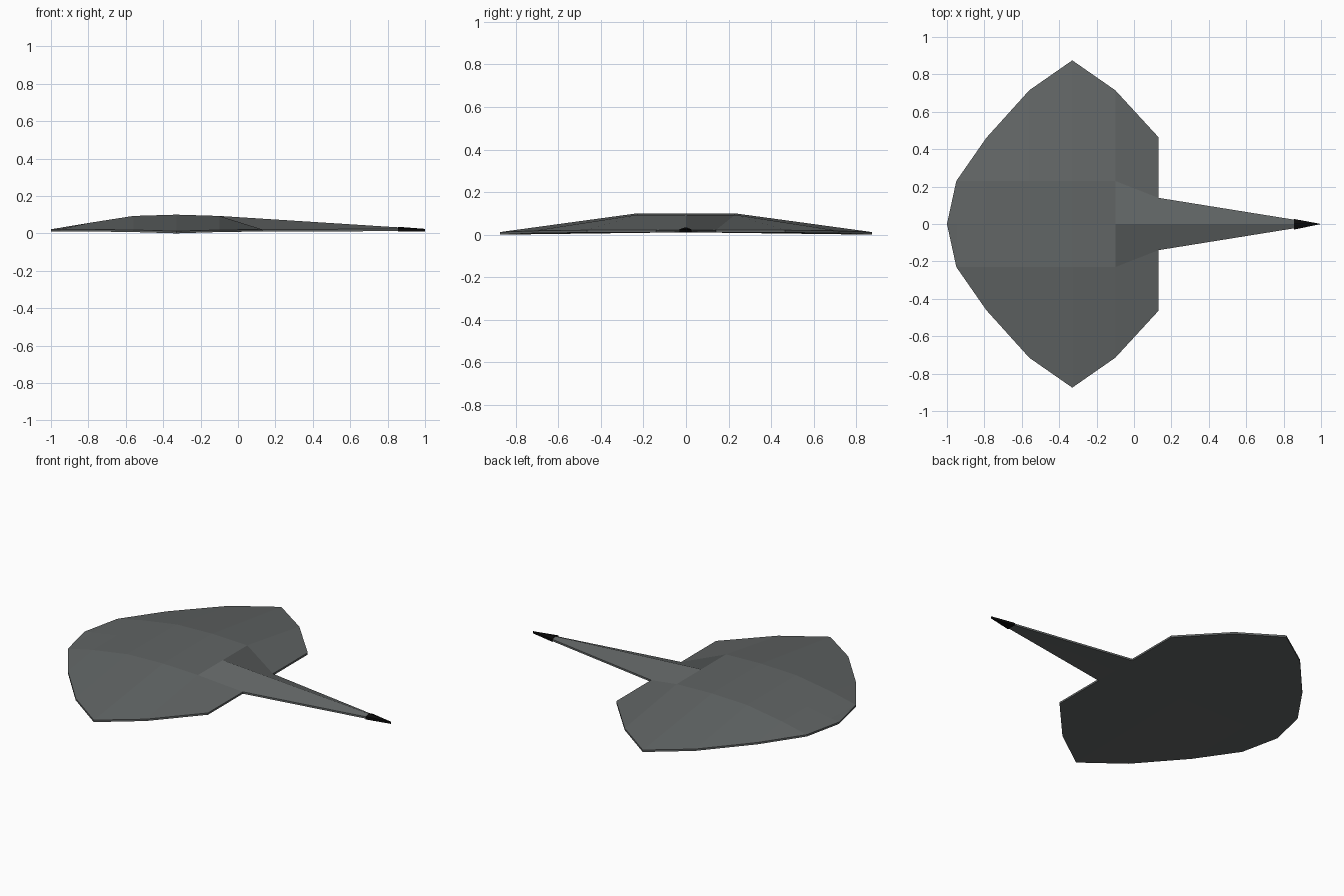
import bpy, bmesh

if "Cube" in bpy.data.objects:
    bpy.data.objects.remove(bpy.data.objects["Cube"])

def material(name, rgb):
    m = bpy.data.materials.new(name)
    m.diffuse_color = (*rgb, 1)
    m.use_nodes = True
    m.node_tree.nodes["Principled BSDF"].inputs["Base Color"].default_value = m.diffuse_color
    return m

slate = material("slate grey", (0.12, 0.13, 0.13))
black = material("black", (0.003, 0.003, 0.003))

def build(name, faces, mat):
    bm = bmesh.new()
    for f in faces:
        bm.faces.new([bm.verts.new(p) for p in f])
    bmesh.ops.remove_doubles(bm, verts=bm.verts, dist=0.0005)
    bmesh.ops.recalc_face_normals(bm, faces=bm.faces)
    me = bpy.data.meshes.new(name)
    bm.to_mesh(me)
    bm.free()
    me.materials.append(mat)
    ob = bpy.data.objects.new(name, me)
    bpy.context.collection.objects.link(ob)
    return ob

# Stations along the body: x, back height, wing edge y, wing edge z
st = [(-0.95, 0.03, 0.23, 0.022), (-0.79, 0.057, 0.46, 0.021),
      (-0.56, 0.093, 0.715, 0.018), (-0.33, 0.1, 0.875, 0.012),
      (-0.10, 0.093, 0.715, 0.018)]
nose, tip = (-1, 0, 0.022), (1, 0, 0.023)
T, MID, R = 0.011, 0.23, (0.13, 0.465, 0.021)
low = lambda p: (p[0], p[1], max(p[2] - T, 0) if p[2] > 0.013 else 0)

faces = []
for s in (1, -1):
    edge = [nose] + [(x, s * y, z) for x, h, y, z in st]
    mid = [(x, s * MID, h if i else st[0][3]) for i, (x, h, y, z) in enumerate(st)]
    spine = [(x, 0, h) for x, h, y, z in st]
    # nose, back and wing tops
    faces.append([nose, edge[1], spine[0]])
    for i in range(4):
        faces.append([spine[i], spine[i + 1], mid[i + 1], mid[i]])
        w = [mid[i], mid[i + 1], edge[i + 2], edge[i + 1]]
        faces.append(w[:3] if i == 0 else w)
    # rear of the wing and ridged tail side
    corner = (R[0], s * R[1], R[2])
    notch = (R[0], s * 0.14, R[2])
    A, B = spine[-1], mid[-1]
    faces.append([B, notch, corner, edge[-1]])
    faces.append([A, tip, notch, B] if s > 0 else [B, notch, tip, A])
    # thin rim
    rim = edge + [corner, notch, tip]
    for p, q in zip(rim, rim[1:]):
        faces.append([p, q, low(q), low(p)])
    # underside
    under = [(p[0], 0, 0.011) for p in edge] + [(R[0], 0, 0.011)]
    under[0] = low(nose)
    out = [low(p) for p in edge]
    faces.append([under[0], out[1], under[1]])
    for i in range(1, 5):
        faces.append([under[i], out[i], out[i + 1], under[i + 1]])
    faces.append([under[5], out[5], low(corner), low(notch), under[6]])
    faces.append([under[6], low(notch), low(tip)])
build("ray_body", faces, slate)

# Black stinger capping the tail end
x0 = 0.855
a, b, c, d, e = (x0, 0, 0.035), (x0, 0.027, 0.024), (x0, 0.027, 0.01), (x0, -0.03, 0.01), (x0, -0.03, 0.026)
t1, t2 = (1, 0, 0.024), (1, 0, 0.011)
build("tail_tip", [[a, b, t1], [b, c, t2, t1], [c, d, t2], [d, e, t1, t2], [e, a, t1], [a, e, d, c, b]], black)
